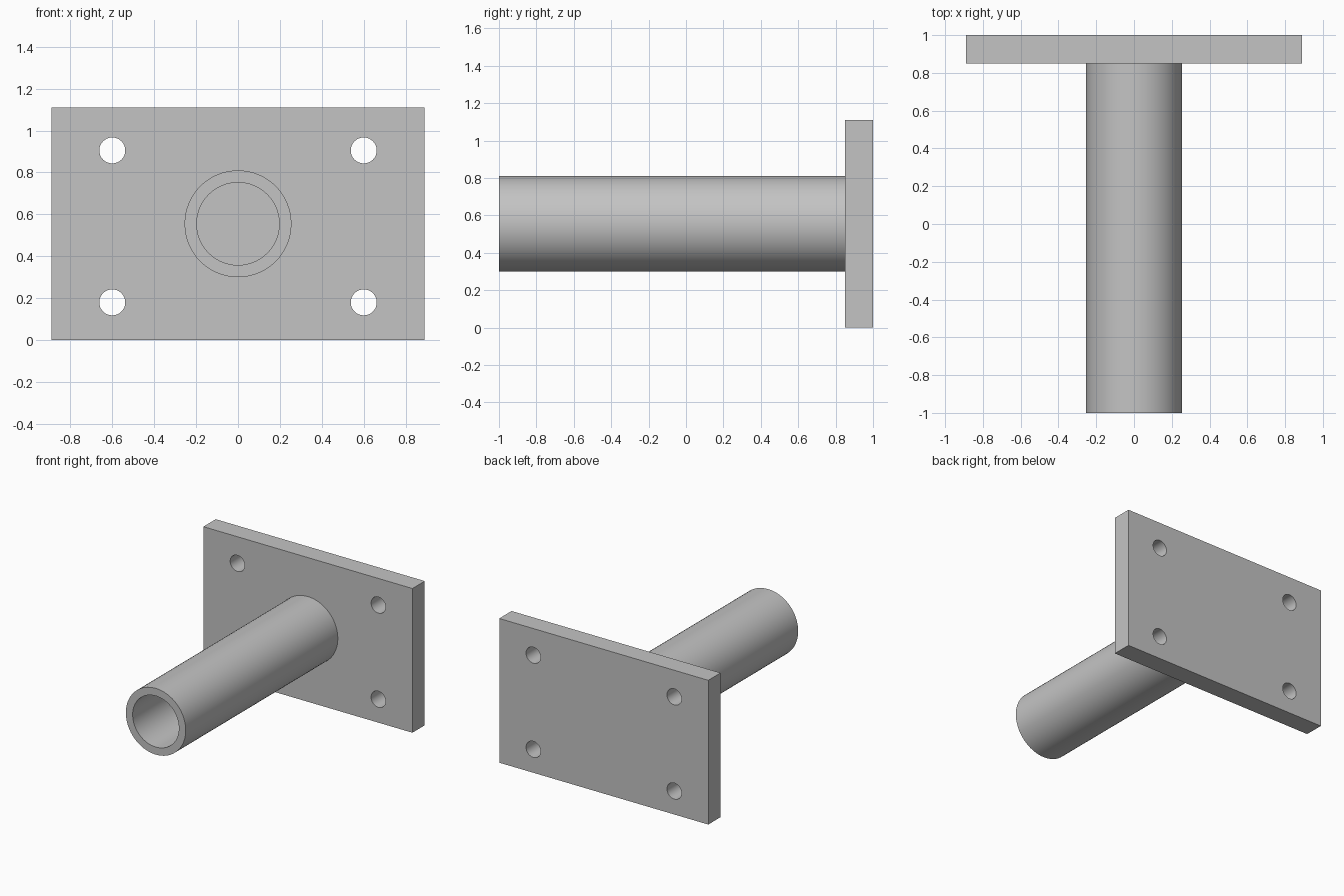
import bpy
import math

cube = bpy.data.objects.get("Cube")
if cube:
    bpy.data.objects.remove(cube, do_unlink=True)

WIDTH, HEIGHT = 1.78, 1.11
FRONT, PLATE_FRONT, BACK = -1.0, 0.85, 1.0
TUBE_Z, OUTER, INNER = 0.555, 0.255, 0.197
HOLE_X, HOLE_R = 0.6, 0.062

steel = bpy.data.materials.new("grey steel")
steel.use_nodes = True
grey = (0.55, 0.55, 0.55, 1)
steel.diffuse_color = grey
steel.node_tree.nodes["Principled BSDF"].inputs["Base Color"].default_value = grey


def rod(name, radius, x, z, y0, y1, sides=64):
    """Cylinder running along y."""
    bpy.ops.mesh.primitive_cylinder_add(
        vertices=sides, radius=radius, depth=y1 - y0,
        location=(x, (y0 + y1) / 2, z), rotation=(math.pi / 2, 0, 0))
    obj = bpy.context.object
    obj.name = name
    obj.data.materials.append(steel)
    return obj


def cut(target, cutter):
    mod = target.modifiers.new("cut", 'BOOLEAN')
    mod.operation = 'DIFFERENCE'
    mod.solver = 'EXACT'
    mod.object = cutter
    bpy.context.view_layer.objects.active = target
    bpy.ops.object.modifier_apply(modifier=mod.name)
    bpy.data.objects.remove(cutter, do_unlink=True)


def smooth(obj):
    bpy.ops.object.select_all(action='DESELECT')
    obj.select_set(True)
    bpy.context.view_layer.objects.active = obj
    bpy.ops.object.shade_smooth_by_angle(angle=math.radians(30))


# Mounting plate with four bolt holes
bpy.ops.mesh.primitive_cube_add(
    size=1, location=(0, (PLATE_FRONT + BACK) / 2, HEIGHT / 2))
plate = bpy.context.object
plate.name = "mounting_plate"
plate.scale = (WIDTH, BACK - PLATE_FRONT, HEIGHT)
bpy.ops.object.transform_apply(location=False, rotation=False, scale=True)
plate.data.materials.append(steel)
for x in (-HOLE_X, HOLE_X):
    for z in (0.18, 0.905):
        cut(plate, rod("bolt_hole", HOLE_R, x, z, PLATE_FRONT - 0.1, BACK + 0.1, 32))
smooth(plate)

# Hollow tube, closed by the plate at its back end
tube = rod("tube", OUTER, 0, TUBE_Z, FRONT, PLATE_FRONT)
cut(tube, rod("bore", INNER, 0, TUBE_Z, FRONT - 0.1, PLATE_FRONT + 0.1))
smooth(tube)
